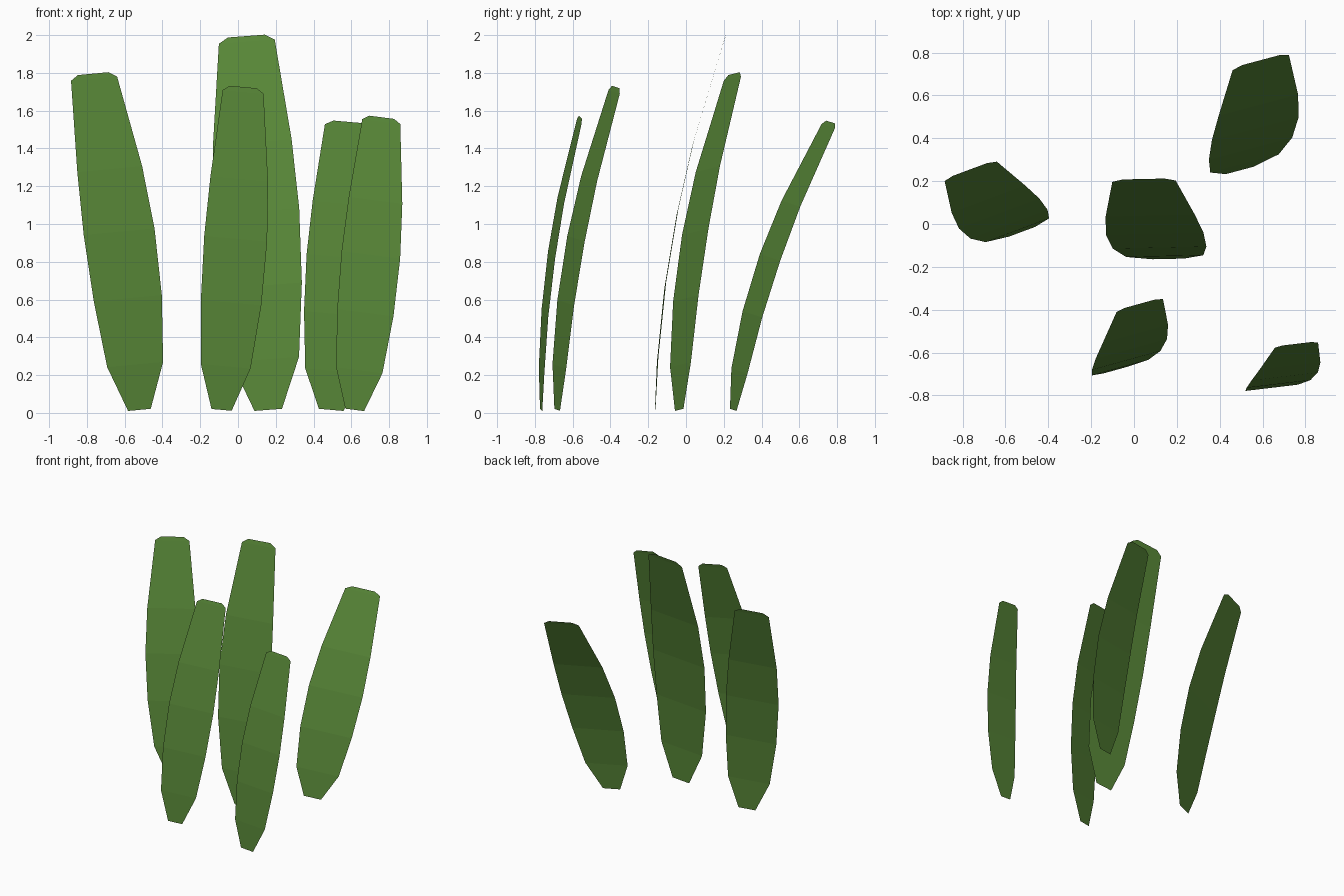
import bpy
from mathutils import Vector

if "Cube" in bpy.data.objects:
    bpy.data.objects.remove(bpy.data.objects["Cube"])

green = bpy.data.materials.new("leaf green")
green.diffuse_color = (0.10, 0.25, 0.04, 1)
green.use_nodes = True
green.node_tree.nodes["Principled BSDF"].inputs["Base Color"].default_value = green.diffuse_color

# Shared outline: (fraction of the height, fraction of the full width)
PROFILE = [(0, .32), (.135, .79), (.332, .96), (.53, 1), (.716, .915), (.985, .65), (1, .43)]


def blade(name, base, top_z, lean, bend, across):
    """Flat leaf strip: curved spine base + lean*t + bend*t^2, swept by an 'across' vector."""
    verts = []
    for t, w in PROFILE:
        spine = Vector((base[0] + lean[0] * t + bend[0] * t * t,
                        base[1] + lean[1] * t + bend[1] * t * t,
                        .016 + (top_z - .016) * t))
        half = Vector(across) * w / 2
        verts += [spine - half, spine + half]
    faces = [(i, i + 1, i + 3, i + 2) for i in range(0, len(verts) - 2, 2)]
    mesh = bpy.data.meshes.new(name)
    mesh.from_pydata(verts, [], faces)
    mesh.materials.append(green)
    bpy.context.collection.objects.link(bpy.data.objects.new(name, mesh))


# Five grass blades
blade("left_blade", (-.522, -.036), 1.796, (-.155, .014), (-.09, .276), (.375, .14, .035))
blade("centre_back_blade", (.16, -.163), 1.995, (-.125, .053), (.01, .32), (.455, .01, .035))
blade("centre_front_blade", (-.087, -.682), 1.725, (.17, .05), (-.055, .26), (.333, .092, -.03))
blade("right_back_blade", (.493, .25), 1.54, (.181, .202), (-.082, .313), (.405, .108, -.035))
blade("right_front_blade", (.618, -.767), 1.565, (.183, -.012), (-.041, .22), (.31, .037, -.04))
